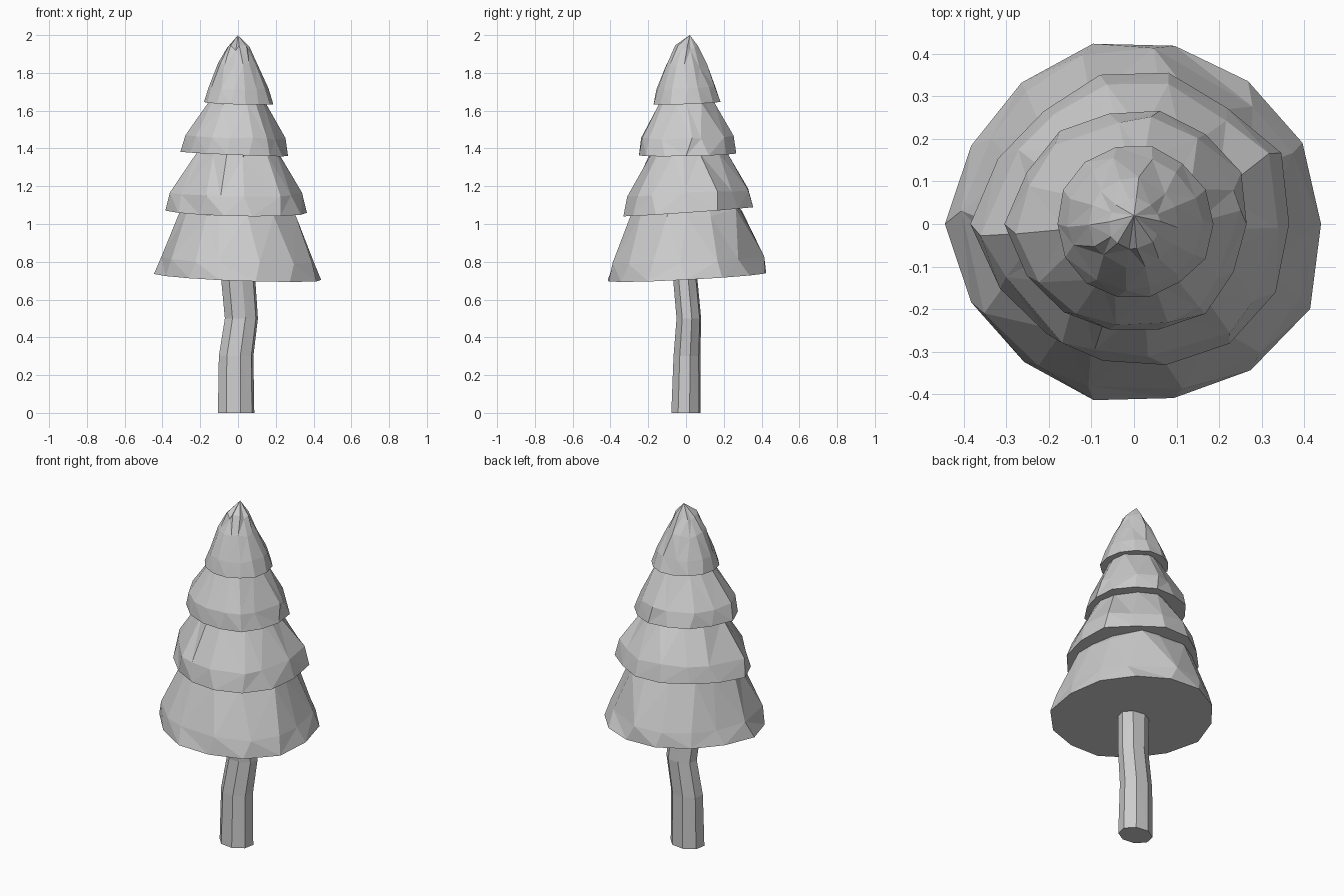
import bpy, bmesh, math, random

random.seed(4)
if "Cube" in bpy.data.objects:
    bpy.data.objects.remove(bpy.data.objects["Cube"])

grey = bpy.data.materials.new("plain grey")
grey.use_nodes = True
COLOUR = (0.6, 0.6, 0.6, 1)
grey.diffuse_color = COLOUR
grey.node_tree.nodes["Principled BSDF"].inputs["Base Color"].default_value = COLOUR


def loft(name, rings, tip=None):
    """Skin a stack of rings, closing the bottom flat and the top flat or to a tip."""
    bm = bmesh.new()
    loops = [[bm.verts.new(p) for p in ring] for ring in rings]
    n = len(loops[0])
    sides = []
    for low, high in zip(loops, loops[1:]):
        for i in range(n):
            j = (i + 1) % n
            sides.append(bm.faces.new((low[i], low[j], high[j], high[i])))
    bm.faces.new(loops[0][::-1])
    if tip:
        peak = bm.verts.new(tip)
        for i in range(n):
            bm.faces.new((loops[-1][i], loops[-1][(i + 1) % n], peak))
    else:
        bm.faces.new(loops[-1])
    # Uneven facets, as in hand-cut low-poly foliage
    bmesh.ops.triangulate(bm, faces=sides, quad_method='SHORT_EDGE')
    mesh = bpy.data.meshes.new(name)
    bm.to_mesh(mesh)
    bm.free()
    mesh.materials.append(grey)
    obj = bpy.data.objects.new(name, mesh)
    bpy.context.collection.objects.link(obj)
    return obj


def foliage(name, base, tilt, outline, profile, tip=None):
    """One skirt of branches: rim radii by angle, then (scale, rise) per ring."""
    n = len(outline)
    mean = sum(outline) / n
    rings = []
    for k, (scale, rise) in enumerate(profile):
        ring = []
        fade = max(0, 1 - k / len(profile))
        for i, r in enumerate(outline):
            wobble = random.uniform(-1, 1) if k else 0
            a = math.tau * (i + 0.3 * wobble) / n
            r = (mean + (r - mean) * fade) * scale * (1 + 0.035 * wobble)
            x, y = r * math.cos(a), r * math.sin(a)
            z = base + rise + (tilt[0] * x + tilt[1] * y) * fade
            if k:
                z += 0.06 * rise * random.uniform(-1, 1)
            ring.append((x, y, z))
        rings.append(ring)
    return loft(name, rings, tip)


# Foliage skirts, bottom to top
foliage("bottom_foliage", 0.72, (-0.035, 0.05),
        (.44, .44, .43, .43, .435, .425, .425, .445, .425, .415, .425, .42, .44, .46),
        ((1, 0), (.94, .09), (.7, .34), (.5, .46)))
foliage("lower_middle_foliage", 1.065, (-0.015, 0.07),
        (.365, .385, .35, .365, .36, .34, .355, .385, .35, .33, .33, .34, .36, .37),
        ((1, 0), (.94, .1), (.58, .31), (.4, .4)))
foliage("upper_middle_foliage", 1.37, (-0.04, 0.02),
        (.265, .28, .27, .273, .266, .28, .28, .305, .28, .265, .255, .255, .27, .26),
        ((1, 0), (.92, .09), (.55, .27), (.4, .35)))
foliage("top_foliage", 1.64, (-0.03, 0.04),
        (.187, .187, .182, .188, .186, .186, .185, .18, .18, .179, .176, .175, .174, .187),
        ((1, 0), (.86, .08), (.58, .2), (.33, .29)), tip=(0, 0.02, 2))

# Trunk: crooked post given as height, centre and half widths
trunk = []
for z, cx, cy, rx, ry in ((0, -.01, 0, .099, .08), (.3, -.01, .005, .094, .073),
                          (.5, .018, .015, .09, .067), (.72, 0, -.005, .093, .066),
                          (.85, 0, 0, .085, .06)):
    trunk.append([(cx + rx * math.cos(a), cy + ry * math.sin(a), z)
                  for a in (math.tau * (i + 0.3) / 8 for i in range(8))])
loft("trunk", trunk)
